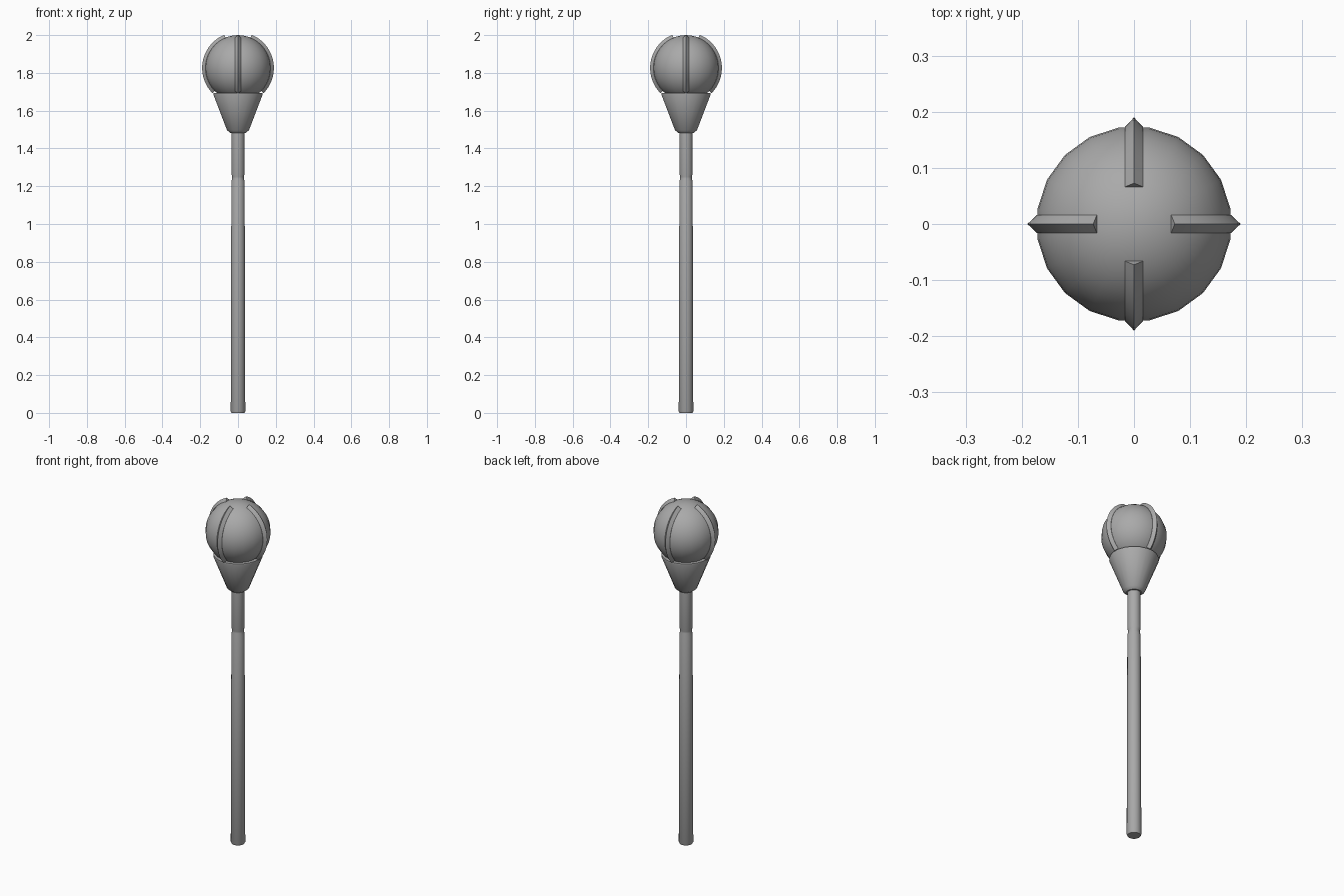
import bpy, bmesh, math
from mathutils import Matrix, Vector

if "Cube" in bpy.data.objects:
    bpy.data.objects.remove(bpy.data.objects["Cube"])

grey = bpy.data.materials.new("plain_grey")
grey.diffuse_color = (0.4, 0.4, 0.4, 1)
grey.use_nodes = True
grey.node_tree.nodes["Principled BSDF"].inputs["Base Color"].default_value = grey.diffuse_color

HEAD_Z, HEAD_R, RIB_R = 1.826, 0.174, 0.19


def finish(name, bm, angle=35):
    bmesh.ops.recalc_face_normals(bm, faces=bm.faces[:])
    mesh = bpy.data.meshes.new(name)
    bm.to_mesh(mesh)
    bm.free()
    mesh.materials.append(grey)
    obj = bpy.data.objects.new(name, mesh)
    bpy.context.collection.objects.link(obj)
    bpy.ops.object.select_all(action='DESELECT')
    obj.select_set(True)
    bpy.context.view_layer.objects.active = obj
    bpy.ops.object.shade_smooth_by_angle(angle=math.radians(angle))
    return obj


def loft(bm, rings):
    """Bridge closed rings of points and cap both ends."""
    loops = [[bm.verts.new(p) for p in ring] for ring in rings]
    for a, b in zip(loops, loops[1:]):
        for i in range(len(a)):
            j = (i + 1) % len(a)
            bm.faces.new((a[i], a[j], b[j], b[i]))
    bm.faces.new(loops[0])
    bm.faces.new(loops[-1])


def turned(name, profile, sides):
    bm = bmesh.new()
    turn = [math.tau * (i + 0.5) / sides for i in range(sides)]
    loft(bm, [[(r * math.cos(t), r * math.sin(t), z) for t in turn]
              for r, z in profile])
    return finish(name, bm)


# Tapered handle with a small chamfer below and a narrow groove near the top
turned("handle", [(0.035, 0), (0.039, 0.008), (0.0355, 1.225), (0.031, 1.24),
                  (0.031, 1.25), (0.0355, 1.265), (0.0345, 1.50)], 20)

# Flared cup holding the head
turned("cup", [(0.042, 1.483), (0.059, 1.497), (0.132, 1.685), (0.131, 1.693)], 20)

# Round head
bm = bmesh.new()
bmesh.ops.create_uvsphere(bm, u_segments=20, v_segments=20, radius=HEAD_R,
                          matrix=Matrix.Translation((0, 0, HEAD_Z))
                          @ Matrix.Rotation(math.radians(9), 4, 'Z'))
finish("head", bm)

# Four curved ribs with a triangular section
STEPS = 18
for k in range(4):
    bm = bmesh.new()
    spin = Matrix.Rotation(k * math.pi / 2, 3, 'Z')
    rings = []
    for i in range(STEPS + 1):
        a = math.radians(22.5 + 112.5 * i / STEPS)
        rings.append([spin @ Vector((r * math.sin(a), y, HEAD_Z + r * math.cos(a)))
                      for r, y in ((0.165, -0.016), (0.173, -0.016), (RIB_R, 0),
                                   (0.173, 0.016), (0.165, 0.016))])
    loft(bm, rings)
    finish("rib_%d" % (k + 1), bm, 30)
